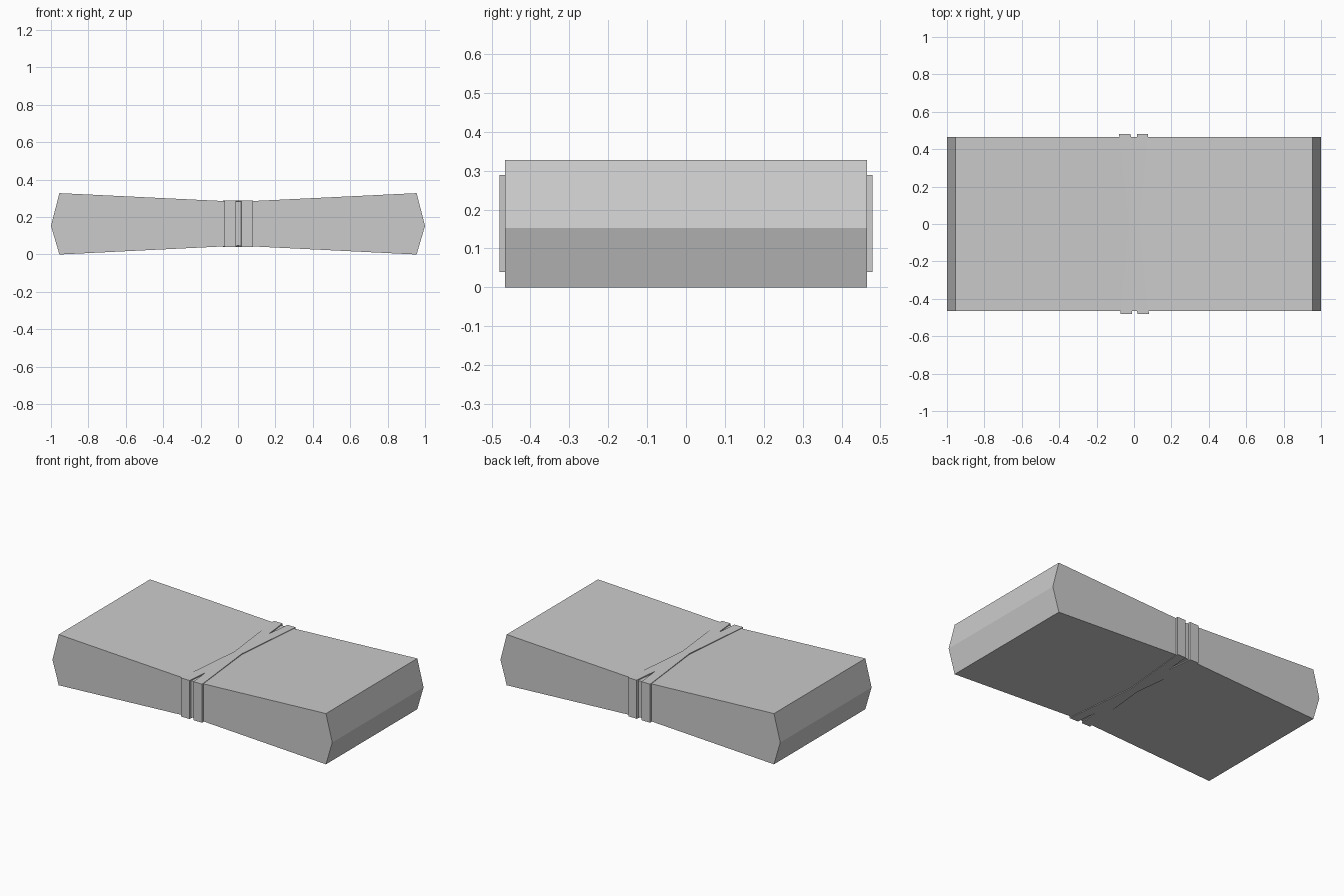
import bpy
import bmesh

cube = bpy.data.objects.get("Cube")
if cube:
    bpy.data.objects.remove(cube, do_unlink=True)

grey = bpy.data.materials.new("light grey")
grey.use_nodes = True
colour = (0.6, 0.6, 0.6, 1)
grey.diffuse_color = colour
grey.node_tree.nodes["Principled BSDF"].inputs["Base Color"].default_value = colour


def prism(name, outline, offset):
    """Extrude a closed outline along the offset vector."""
    bm = bmesh.new()
    face = bm.faces.new([bm.verts.new(p) for p in outline])
    new = bmesh.ops.extrude_face_region(bm, geom=[face], use_keep_orig=True)
    verts = [g for g in new["geom"] if isinstance(g, bmesh.types.BMVert)]
    bmesh.ops.translate(bm, verts=verts, vec=offset)
    bmesh.ops.recalc_face_normals(bm, faces=bm.faces)
    mesh = bpy.data.meshes.new(name)
    bm.to_mesh(mesh)
    bm.free()
    mesh.materials.append(grey)
    obj = bpy.data.objects.new(name, mesh)
    bpy.context.collection.objects.link(obj)
    return obj


# Body: waisted side profile with pointed ends
half_depth = 0.466
right_half = [(0, 0.047), (0.955, 0), (1, 0.153), (0.955, 0.328), (0, 0.282)]
left_half = [(-x, z) for x, z in right_half[-2:0:-1]]
prism("body", [(x, -half_depth, z) for x, z in right_half + left_half],
      (0, 2 * half_depth, 0))

# Wrap: hourglass band, split by a V notch at the front and back
band_bottom, band_top, reach = 0.04, 0.289, 0.48
plan = [
    (-0.073, -reach), (-0.011, -reach), (0.004, -0.34), (0.018, -reach),
    (0.08, -reach), (0.028, 0), (0.076, reach), (0.016, reach),
    (0, 0.31), (-0.018, reach), (-0.08, reach), (-0.025, 0),
]
prism("wrap_band", [(x, y, band_bottom) for x, y in plan],
      (0, 0, band_top - band_bottom))
